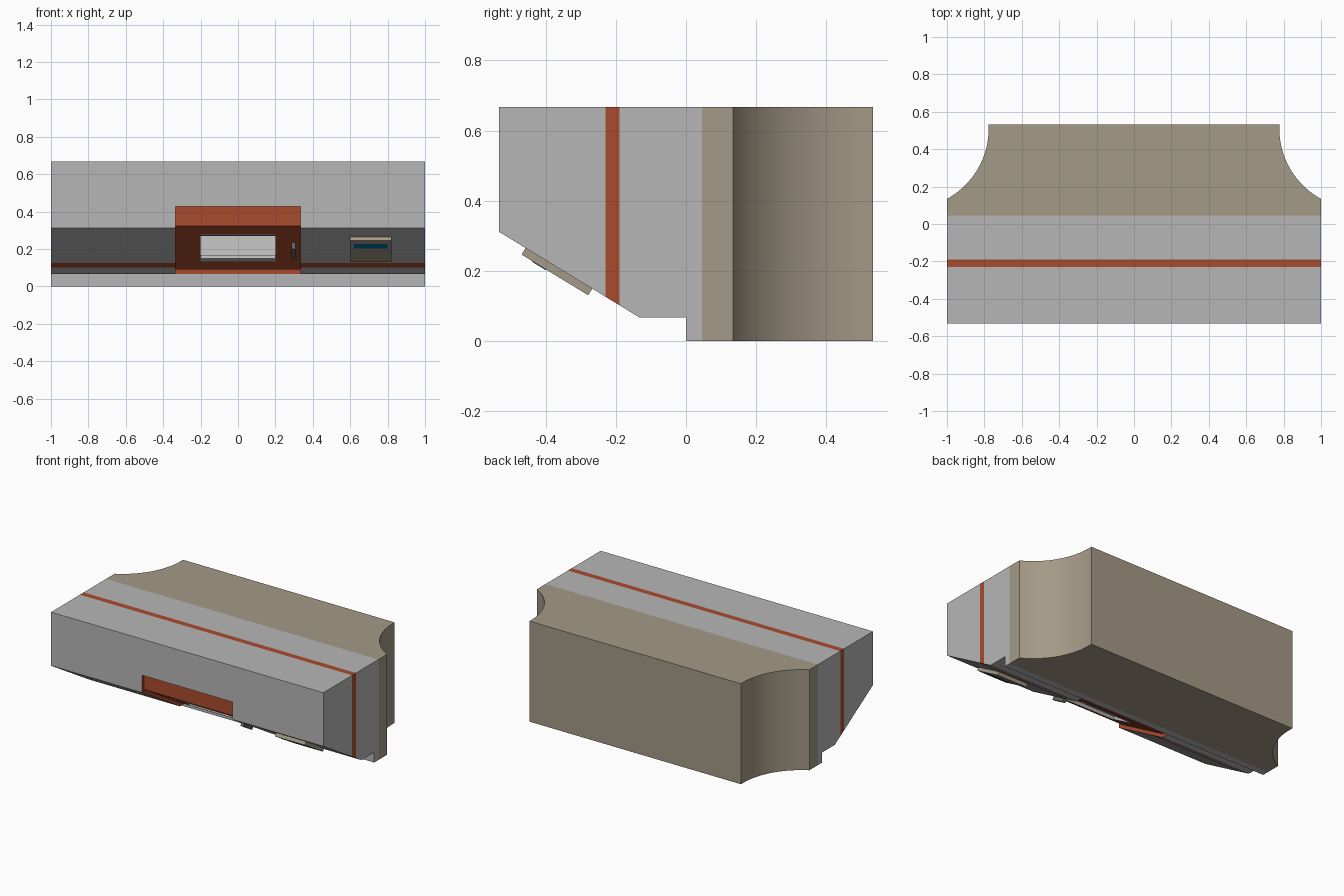
import bpy, bmesh, math
from mathutils import Matrix

if "Cube" in bpy.data.objects:
    bpy.data.objects.remove(bpy.data.objects["Cube"])

def mat(name, c):
    m = bpy.data.materials.new(name)
    m.diffuse_color = (*c, 1)
    m.use_nodes = True
    m.node_tree.nodes["Principled BSDF"].inputs["Base Color"].default_value = m.diffuse_color
    return m

GREY = mat("grey", (0.47, 0.47, 0.47))
RUST = mat("rust", (0.40, 0.07, 0.027))
TAN = mat("tan", (0.37, 0.32, 0.24))
BLUE = mat("blue", (0.0, 0.16, 0.37))
DARK = mat("dark_grey", (0.12, 0.12, 0.12))

SLOPE = math.atan2(0.244, 0.4)  # tilt of the underside

def add(name, bm, *mats):
    bmesh.ops.recalc_face_normals(bm, faces=bm.faces)
    me = bpy.data.meshes.new(name)
    bm.to_mesh(me)
    bm.free()
    ob = bpy.data.objects.new(name, me)
    bpy.context.collection.objects.link(ob)
    for m in mats:
        me.materials.append(m)
    return ob

def prism(pts, x0, x1):
    """Extrude a (y, z) outline along x."""
    bm = bmesh.new()
    f = bm.faces.new([bm.verts.new((x0, y, z)) for y, z in pts])
    r = bmesh.ops.extrude_face_region(bm, geom=[f])
    vs = [v for v in r["geom"] if isinstance(v, bmesh.types.BMVert)]
    bmesh.ops.translate(bm, verts=vs, vec=(x1 - x0, 0, 0))
    return bm

def slope_box(name, x0, x1, z0, z1, d0, d1, m):
    """Box on the sloping underside: z range on the slope, d = outward distance."""
    zc = (z0 + z1) / 2
    yc = -0.133 - (zc - 0.067) / math.tan(SLOPE)
    bm = bmesh.new()
    bmesh.ops.create_cube(bm, size=1)
    M = (Matrix.Translation(((x0 + x1) / 2, yc, zc)) @ Matrix.Rotation(-SLOPE, 4, 'X')
         @ Matrix.Translation((0, 0, -(d0 + d1) / 2))
         @ Matrix.Diagonal((x1 - x0, (z1 - z0) / math.sin(SLOPE), d1 - d0, 1)))
    bm.transform(M)
    return add(name, bm, m)

# Main body, split into colour bands along y
bm = prism([(-0.533, 0.311), (-0.533, 0.667), (0.533, 0.667), (0.533, 0),
            (0, 0), (0, 0.067), (-0.133, 0.067)], -1, 1)
for y in (-0.23, -0.19, 0.045):
    bmesh.ops.bisect_plane(bm, geom=bm.verts[:] + bm.edges[:] + bm.faces[:],
                           plane_co=(0, y, 0), plane_no=(0, 1, 0))
for f in bm.faces:
    y = f.calc_center_bounds().y
    f.material_index = 1 if -0.23 < y < -0.19 else 2 if y > 0.045 else 0
body = add("main_body", bm, GREY, RUST, TAN)

# Cutters: front recess, slot, two scooped rear corners
cutters = [add("recess_cutter", prism(
    [(-0.511, 0.427), (-0.511, 0.3234), (-0.1268, 0.089), (0, 0.089), (0, 0.067),
     (-0.133, -0.1), (-0.7, -0.1), (-0.7, 0.427)], -0.333, 0.333), RUST)]
cutters.append(slope_box("slot_cutter", -0.2, 0.2, 0.119, 0.258, -0.19, 0.05, GREY))
for s in (-1, 1):
    bm = bmesh.new()
    bmesh.ops.create_cone(bm, cap_ends=True, segments=96, radius1=0.428, radius2=0.428,
                          depth=2, matrix=Matrix.Translation((s * 1.205, 0.51, 0.3)))
    cutters.append(add("corner_cutter", bm, TAN))

bpy.context.view_layer.objects.active = body
body.select_set(True)
for c in cutters:
    md = body.modifiers.new("cut", 'BOOLEAN')
    md.operation, md.solver, md.object = 'DIFFERENCE', 'EXACT', c
    md.material_mode = 'TRANSFER'
    bpy.ops.object.modifier_apply(modifier=md.name)
    bpy.data.objects.remove(c)
bpy.ops.object.shade_smooth_by_angle(angle=math.radians(20))

# Slot rims
slope_box("slot_lower_rim", -0.2, 0.2, 0.117, 0.133, -0.04, -0.019, GREY)
slope_box("slot_upper_rim", -0.2, 0.2, 0.253, 0.259, -0.04, -0.019, GREY)

# Small latch beside the slot
slope_box("latch", 0.287, 0.308, 0.158, 0.215, -0.024, 0.018, DARK)

# Side panel with blue strip
slope_box("side_panel", 0.6, 0.82, 0.149, 0.265, -0.002, 0.022, TAN)
slope_box("panel_strip", 0.62, 0.8, 0.222, 0.246, 0.02, 0.024, BLUE)
